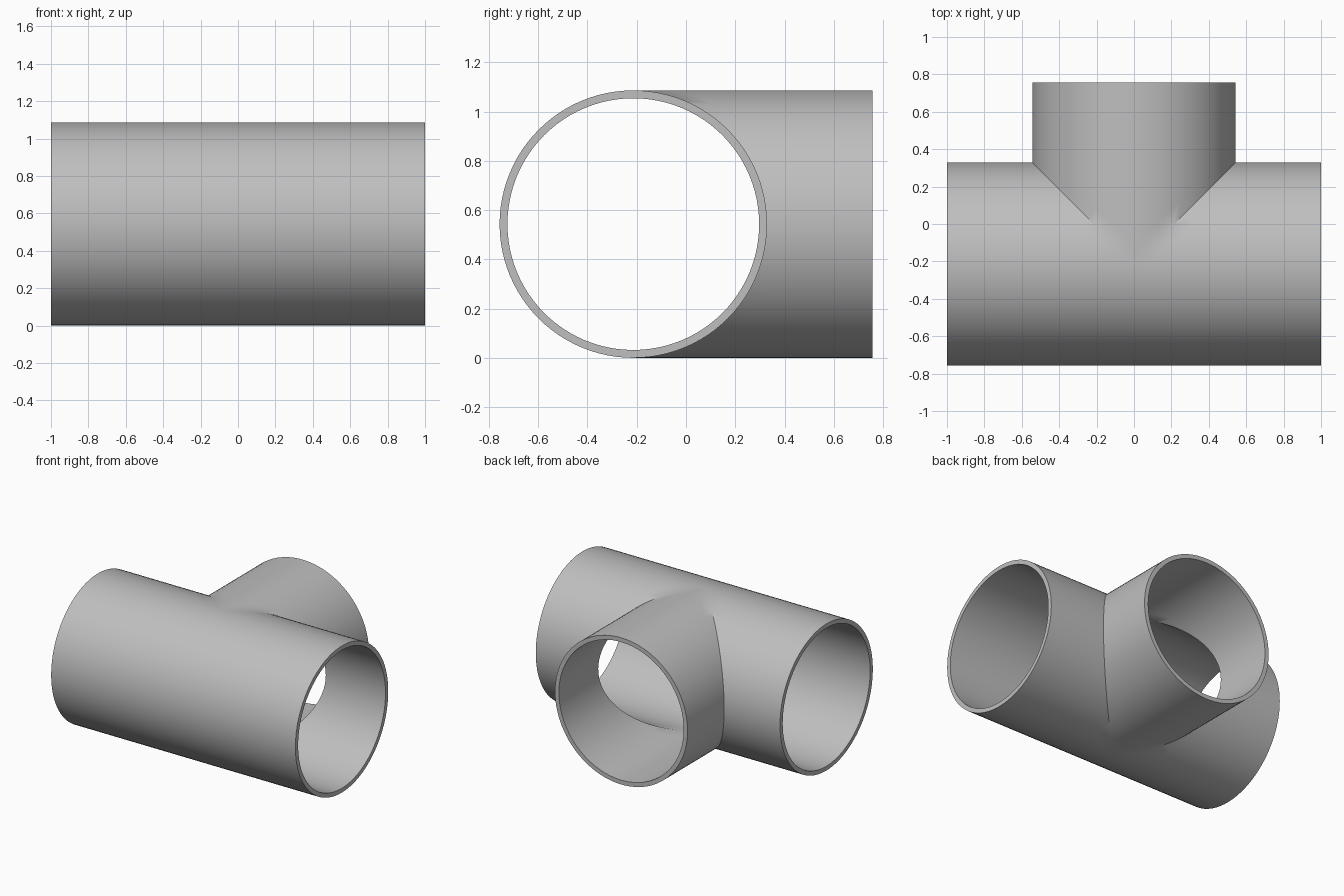
import bpy
import bmesh
from math import sin, cos, tau, radians

cube = bpy.data.objects.get("Cube")
if cube:
    bpy.data.objects.remove(cube, do_unlink=True)

OUTER, INNER = 0.543, 0.511
AXIS_Y, BRANCH_END = -0.214, 0.757
SIDES = 96

grey = bpy.data.materials.new("plain grey")
grey.use_nodes = True
colour = (0.52, 0.52, 0.52, 1)
grey.diffuse_color = colour
grey.node_tree.nodes["Principled BSDF"].inputs["Base Color"].default_value = colour

bm = bmesh.new()


def arm_rings(radius, length, place, mitre):
    """Rings of one arm, from its mitred joint out to its open end."""
    rings = []
    for t in (0, 0.12, 1):
        ring = []
        for i in range(SIDES):
            side = radius * sin(tau * i / SIDES)
            height = radius * cos(tau * i / SIDES)
            start = mitre(side)
            along = start + (length - start) * t
            x, y = place(along, side)
            ring.append(bm.verts.new((x, y + AXIS_Y, height + OUTER)))
        rings.append(ring)
    return rings


def bridge(a, b):
    for i in range(SIDES):
        j = (i + 1) % SIDES
        bm.faces.new((a[i], a[j], b[j], b[i]))


def add_arm(length, place, mitre):
    outer = arm_rings(OUTER, length, place, mitre)
    inner = arm_rings(INNER, length, place, mitre)
    # Outer wall, end rim and bore as one strip
    strip = outer + inner[::-1]
    for a, b in zip(strip, strip[1:]):
        bridge(a, b)


# Two halves of the straight run, then the branch at the back
for sign in (-1, 1):
    add_arm(1, lambda along, side: (sign * along, side), lambda side: max(0, side))
add_arm(BRANCH_END - AXIS_Y, lambda along, side: (side, along), abs)

# Weld the mitred joints
bmesh.ops.remove_doubles(bm, verts=bm.verts, dist=0.0001)
bmesh.ops.recalc_face_normals(bm, faces=bm.faces)

mesh = bpy.data.meshes.new("pipe_tee")
bm.to_mesh(mesh)
bm.free()
mesh.materials.append(grey)
tee = bpy.data.objects.new("pipe_tee", mesh)
bpy.context.collection.objects.link(tee)

bpy.ops.object.select_all(action="DESELECT")
tee.select_set(True)
bpy.context.view_layer.objects.active = tee
bpy.ops.object.shade_smooth_by_angle(angle=radians(30))
